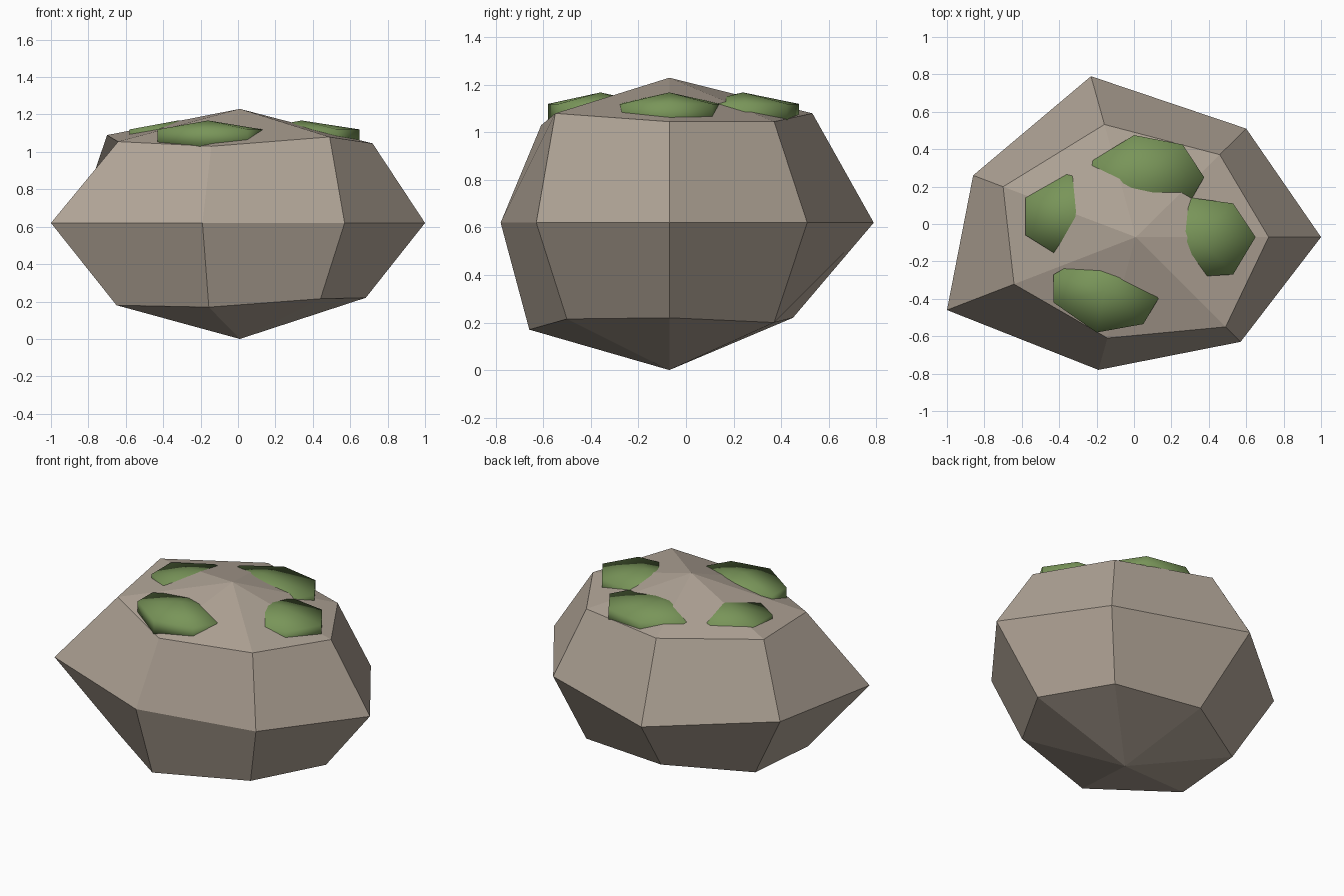
import bpy, bmesh

if "Cube" in bpy.data.objects:
    bpy.data.objects.remove(bpy.data.objects["Cube"])


def material(name, colour):
    m = bpy.data.materials.new(name)
    m.diffuse_color = (*colour, 1)
    m.use_nodes = True
    m.node_tree.nodes["Principled BSDF"].inputs["Base Color"].default_value = m.diffuse_color
    return m


def stacked_rings(name, bottom, rings, top, mat, smooth):
    """Closed body: bottom pole, rings of equal count, top pole."""
    bm = bmesh.new()
    low, high = bm.verts.new(bottom), bm.verts.new(top)
    loops = [[bm.verts.new(p) for p in ring] for ring in rings]
    n = len(loops[0])
    for i in range(n):
        j = (i + 1) % n
        bm.faces.new((low, loops[0][j], loops[0][i]))
        for a, b in zip(loops, loops[1:]):
            bm.faces.new((a[i], a[j], b[j], b[i]))
        bm.faces.new((loops[-1][i], loops[-1][j], high))
    bmesh.ops.recalc_face_normals(bm, faces=bm.faces)
    for f in bm.faces:
        f.smooth = smooth
    me = bpy.data.meshes.new(name)
    bm.to_mesh(me)
    bm.free()
    me.materials.append(mat)
    ob = bpy.data.objects.new(name, me)
    bpy.context.collection.objects.link(ob)
    return ob


stone = material("stone", (0.44, 0.375, 0.31))
green = material("moss_green", (0.19, 0.30, 0.10))

# Boulder: seven-sided, each ring is the equator pulled towards the axis
cx, cy = 0.01, -0.07
equator = [(1.0, -0.07), (0.60, 0.51), (-0.23, 0.79), (-0.86, 0.26),
           (-1.0, -0.46), (-0.19, -0.78), (0.57, -0.63)]
lower = [(0.68, 0.22), (0.76, 0.20), (0.605, 0.22), (0.72, 0.19),
         (0.653, 0.18), (0.83, 0.17), (0.77, 0.215)]
upper = [(0.717, 1.045), (0.76, 1.045), (0.70, 1.08), (0.816, 1.09),
         (0.645, 1.055), (0.76, 1.03), (0.857, 1.08)]


def ring(spec):
    return [(cx + (x - cx) * s, cy + (y - cy) * s, z)
            for (x, y), (s, z) in zip(equator, spec)]


stacked_rings("boulder", (cx, cy, 0.0),
              [ring(lower), ring([(1, 0.62)] * 7), ring(upper)],
              (cx, cy, 1.23), stone, False)

# Moss cushions: flat seven-sided pads sunk into the top (centre, outline)
pads = {
    "moss_right": ((0.34, -0.07), [(0.65, -0.07), (0.53, 0.11), (0.27, 0.145), (0.08, 0.05),
                                   (0.08, -0.18), (0.27, -0.285), (0.53, -0.27)]),
    "moss_back": ((0.0, 0.24), [(0.375, 0.25), (0.26, 0.425), (0.0, 0.475), (-0.22, 0.34),
                                (-0.25, 0.15), (-0.06, 0.02), (0.26, 0.05)]),
    "moss_left": ((-0.32, 0.05), [(-0.05, 0.05), (-0.17, 0.22), (-0.36, 0.265), (-0.58, 0.14),
                                  (-0.58, -0.06), (-0.42, -0.16), (-0.18, -0.13)]),
    "moss_front": ((-0.16, -0.36), [(0.13, -0.40), (0.02, -0.20), (-0.20, -0.14), (-0.43, -0.27),
                                    (-0.43, -0.42), (-0.20, -0.58), (0.05, -0.535)]),
}
for name, ((x, y), outline) in pads.items():
    levels = [[(px, py, z) for px, py in outline] for z in (1.03, 1.12)]
    stacked_rings(name, (x, y, 0.99), levels, (x, y, 1.168), green, True)
